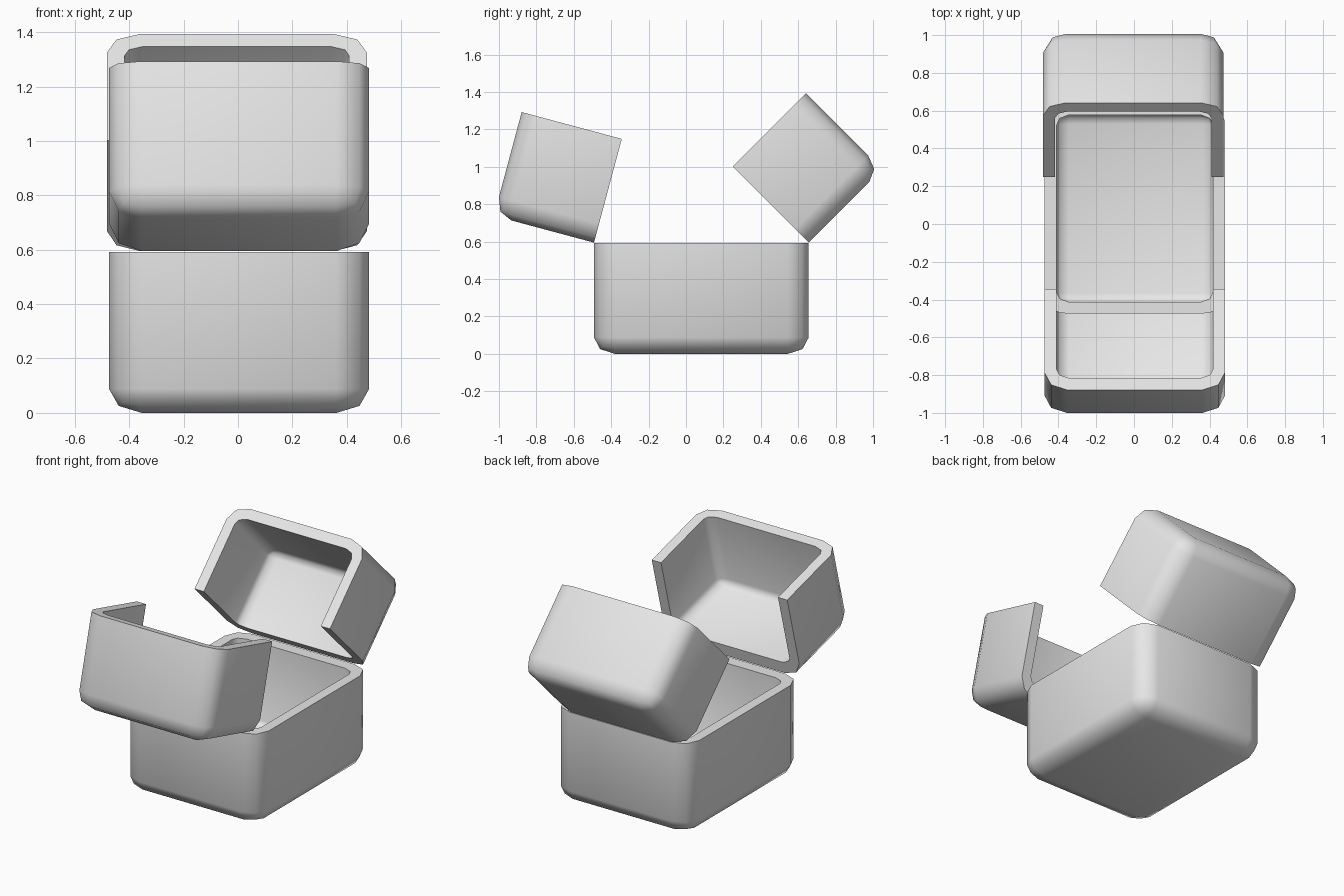
import bpy
import bmesh
from math import radians
from mathutils import Vector

cube = bpy.data.objects.get("Cube")
if cube:
    bpy.data.objects.remove(cube, do_unlink=True)

# Single plain colour
grey = bpy.data.materials.new("light_grey")
grey.use_nodes = True
grey.diffuse_color = (0.8, 0.8, 0.8, 1)
grey.node_tree.nodes["Principled BSDF"].inputs["Base Color"].default_value = (0.8, 0.8, 0.8, 1)

DEPTH = 1.2                                    # object scale along y: thicker end walls
HALF = Vector((0.478, 0.574 / DEPTH, 0.573))   # half size of the whole closed box
WALL = 0.065
SEAM = 0.592                                   # height where base and lids meet
CENTRE_Y = 0.082


def slice_off(bm, point, normal):
    geom = bm.verts[:] + bm.edges[:] + bm.faces[:]
    bmesh.ops.bisect_plane(bm, geom=geom, plane_co=point, plane_no=normal,
                           clear_outer=True)


def make_shell(name, rounding, seam_normal, pivot, location, tilt=0, side=0):
    """Rounded box skin, opened at the seam, thickened inwards."""
    radius = 0.1
    stretch = Vector(rounding) / radius
    stretch.y /= DEPTH
    bm = bmesh.new()
    bmesh.ops.create_cube(bm, size=2)
    core = [h / s for h, s in zip(HALF, stretch)]
    bmesh.ops.scale(bm, verts=bm.verts, vec=core)
    bmesh.ops.bevel(bm, geom=bm.edges[:], offset=radius, segments=2, profile=0.5,
                    affect='EDGES', clamp_overlap=True)
    bmesh.ops.scale(bm, verts=bm.verts, vec=stretch)
    bmesh.ops.translate(bm, verts=bm.verts, vec=(0, 0, HALF.z))
    slice_off(bm, (0, 0, SEAM), (0, 0, seam_normal))
    # Lids are halved across the middle
    if side:
        slice_off(bm, (0, 0, 0), (0, -side, 0))
    bmesh.ops.translate(bm, verts=bm.verts, vec=-Vector(pivot))

    mesh = bpy.data.meshes.new(name)
    bm.to_mesh(mesh)
    bm.free()
    mesh.materials.append(grey)
    obj = bpy.data.objects.new(name, mesh)
    bpy.context.collection.objects.link(obj)
    obj.location = location
    obj.rotation_euler.x = radians(tilt)
    obj.scale.y = DEPTH
    bpy.ops.object.select_all(action='DESELECT')
    obj.select_set(True)
    bpy.context.view_layer.objects.active = obj
    # Wall thickness, then smooth rounding with crisp rims
    solid = obj.modifiers.new("wall", 'SOLIDIFY')
    solid.thickness = WALL
    solid.offset = -1
    solid.use_even_offset = True
    bpy.ops.object.modifier_apply(modifier=solid.name)
    bpy.ops.object.shade_smooth_by_angle(angle=radians(58))


# Box base, then the two half lids swung open about their outer edges
base_round = (0.12, 0.112, 0.088)
lid_round = (0.12, 0.104, 0.096)
half_depth = HALF.y * DEPTH
make_shell("box_base", base_round, 1, (0, 0, 0), (0.004, CENTRE_Y, 0))
make_shell("front_lid", lid_round, -1, (0, -HALF.y, SEAM),
           (0.004, CENTRE_Y - half_depth, SEAM + 0.003), 75, -1)
make_shell("back_lid", lid_round, -1, (0, HALF.y, SEAM),
           (-0.004, CENTRE_Y + half_depth, SEAM + 0.003), -45, 1)
